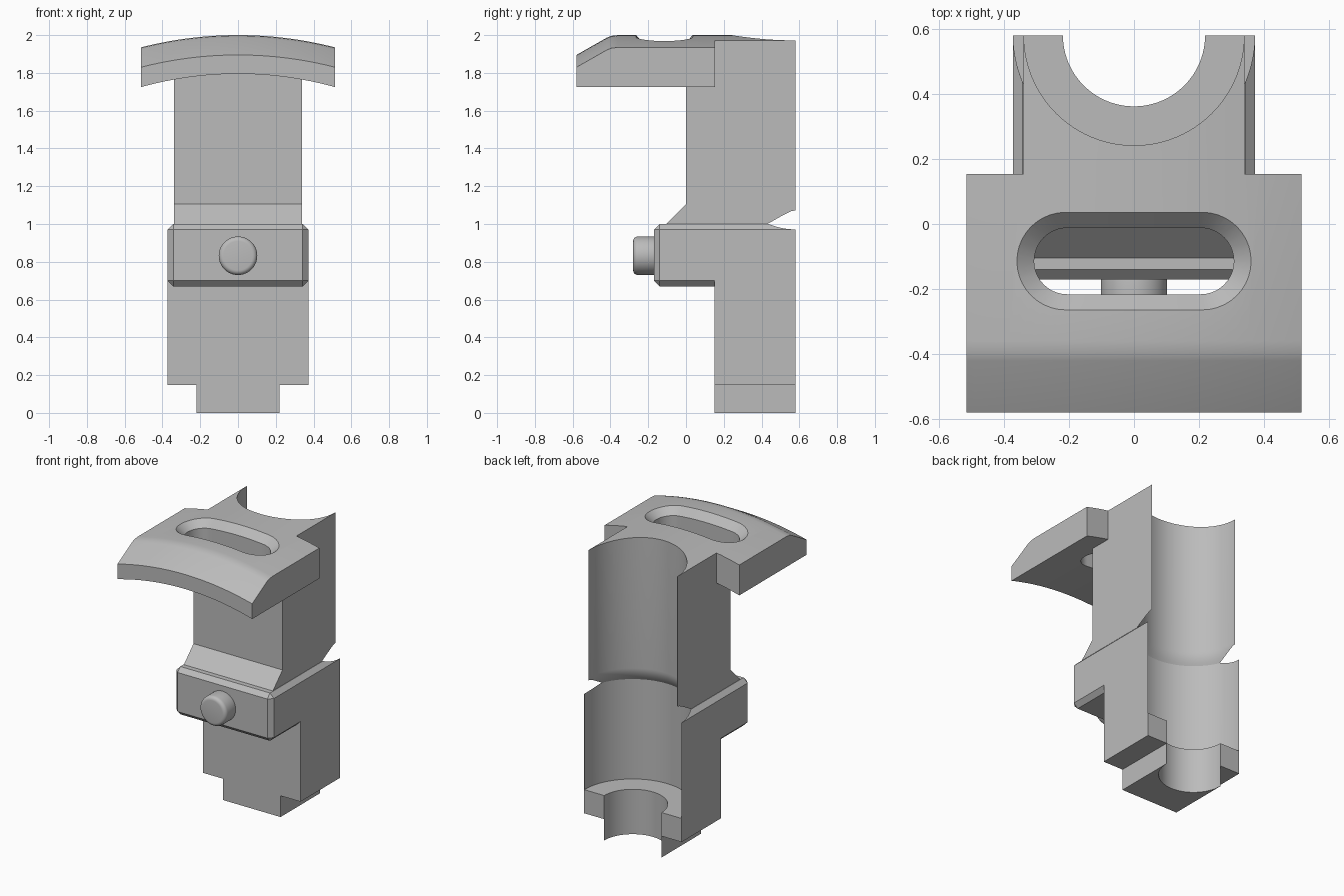
import bpy, bmesh
from math import sin, cos, pi, sqrt

cube = bpy.data.objects.get("Cube")
if cube:
    bpy.data.objects.remove(cube, do_unlink=True)

grey = bpy.data.materials.new("plain_grey")
grey.use_nodes = True
grey.diffuse_color = (0.5, 0.5, 0.5, 1)
grey.node_tree.nodes["Principled BSDF"].inputs["Base Color"].default_value = (0.5, 0.5, 0.5, 1)

ARC_R = 2.06   # radius of the crowned top
BACK = 0.58    # back plane, also the axis of the bore


def loft(name, rings):
    """Closed solid through rings with equal point counts."""
    bm = bmesh.new()
    loops = [[bm.verts.new(p) for p in ring] for ring in rings]
    n = len(loops[0])
    for a, b in zip(loops, loops[1:]):
        for i in range(n):
            j = (i + 1) % n
            bm.faces.new((a[i], a[j], b[j], b[i]))
    bm.faces.new(loops[0])
    bm.faces.new(loops[-1])
    bmesh.ops.recalc_face_normals(bm, faces=bm.faces)
    mesh = bpy.data.meshes.new(name)
    bm.to_mesh(mesh)
    bm.free()
    mesh.materials.append(grey)
    obj = bpy.data.objects.new(name, mesh)
    bpy.context.collection.objects.link(obj)
    return obj


def side_extrude(name, half, profile):
    return loft(name, [[(x, y, z) for y, z in profile] for x in (-half, half)])


def box(name, half, y0, y1, z0, z1):
    return side_extrude(name, half, [(y0, z0), (y1, z0), (y1, z1), (y0, z1)])


def activate(obj):
    bpy.ops.object.select_all(action='DESELECT')
    obj.select_set(True)
    bpy.context.view_layer.objects.active = obj


def bevel(obj, width, segments=1):
    activate(obj)
    mod = obj.modifiers.new("bevel", 'BEVEL')
    mod.width, mod.segments, mod.limit_method = width, segments, 'ANGLE'
    bpy.ops.object.modifier_apply(modifier=mod.name)


def combine(obj, other, operation):
    activate(obj)
    mod = obj.modifiers.new("combine", 'BOOLEAN')
    mod.operation, mod.solver, mod.object = operation, 'EXACT', other
    bpy.ops.object.modifier_apply(modifier=mod.name)
    bpy.data.objects.remove(other, do_unlink=True)


def drop(x):
    """How far the crowned top falls away from its centre line."""
    return ARC_R - sqrt(ARC_R ** 2 - x * x)


def xs(half, count):
    return [-half + 2 * half * i / count for i in range(count + 1)]


# Upright body with the sloped foot at its front
body = side_extrude("bracket_body", 0.34, [
    (0, 1.105), (0, 2.15), (0.7, 2.15), (0.7, 0.9), (-0.105, 0.9), (-0.105, 1.0)])

# Chamfered clamp block, lower leg and bottom tab
block = box("clamp_block", 0.3725, -0.17, 0.8, 0.67, 1.0)
bevel(block, 0.03)
combine(body, block, 'UNION')
combine(body, box("lower_leg", 0.3725, 0.15, 0.74, 0.147, 0.9), 'UNION')
combine(body, box("bottom_tab", 0.22, 0.15, 0.72, 0, 0.3), 'UNION')

# Curved head plate
under = [(x, 1.795 - 1.08 * drop(x)) for x in xs(0.514, 32)] + [(0.514, 2.1), (-0.514, 2.1)]
head = loft("head_plate", [[(x, y, z) for x, z in under] for y in (-0.58, 0.153)])
combine(body, head, 'UNION')

# Trim the top to the crown, with the sloping front lip
rings = []
for y, z in [(-0.7, 1.825), (-0.58, 1.895), (-0.42, 1.986), (-0.395, 1.996), (-0.36, 2.0), (0.9, 2.0)]:
    arc = [(x, y, z - drop(x)) for x in xs(0.7, 40)]
    rings.append(arc + [(0.7, y, 2.4), (-0.7, y, 2.4)])
combine(body, loft("top_trim", rings), 'DIFFERENCE')

# Flat back, then the stepped and tapered bore
combine(body, box("back_trim", 1, BACK, 1.2, -0.5, 2.5), 'DIFFERENCE')
steps = [(0.2185, -0.2), (0.2185, 0.31), (0.371, 0.31)]
steps += [(sqrt(0.3385 ** 2 + (0.152 * (1 - t / 6)) ** 2), 1.0 + 0.09 * t / 6) for t in range(7)]
steps.append((0.3385, 2.4))
bore = [[(r * cos(2 * pi * i / 96), BACK + r * sin(2 * pi * i / 96), z) for i in range(96)]
        for r, z in steps]
combine(body, loft("bore", bore), 'DIFFERENCE')


def stadium(straight, r):
    """Slot outline with sampled straights so it can follow the crown."""
    pts = [(x, -r) for x in xs(straight, 12)]
    pts += [(straight + r * cos(a), r * sin(a)) for a in [pi * (i / 20 - 0.5) for i in range(1, 20)]]
    pts += [(-x, r) for x in xs(straight, 12)]
    pts += [(-straight + r * cos(a), r * sin(a)) for a in [pi * (i / 20 + 0.5) for i in range(1, 20)]]
    return [(x, y - 0.114) for x, y in pts]


# Countersunk slot through the head plate
inner, outer, wide = stadium(0.205, 0.102), stadium(0.21, 0.15), stadium(0.21, 0.151)
slot = [[(x, y, 1.6) for x, y in inner],
        [(x, y, 1.95 - drop(x)) for x, y in inner],
        [(x, y, 2.0 - drop(x)) for x, y in outer],
        [(x, y, 2.3) for x, y in wide]]
combine(body, loft("slot", slot), 'DIFFERENCE')

# Round push button on the clamp block
button = loft("push_button", [
    [(0.102 * cos(2 * pi * i / 48), y, 0.832 + 0.102 * sin(2 * pi * i / 48)) for i in range(48)]
    for y in (-0.28, -0.15)])
bevel(button, 0.025, 5)

for obj in (body, button):
    activate(obj)
    bpy.ops.object.shade_smooth_by_angle(angle=pi / 7)
